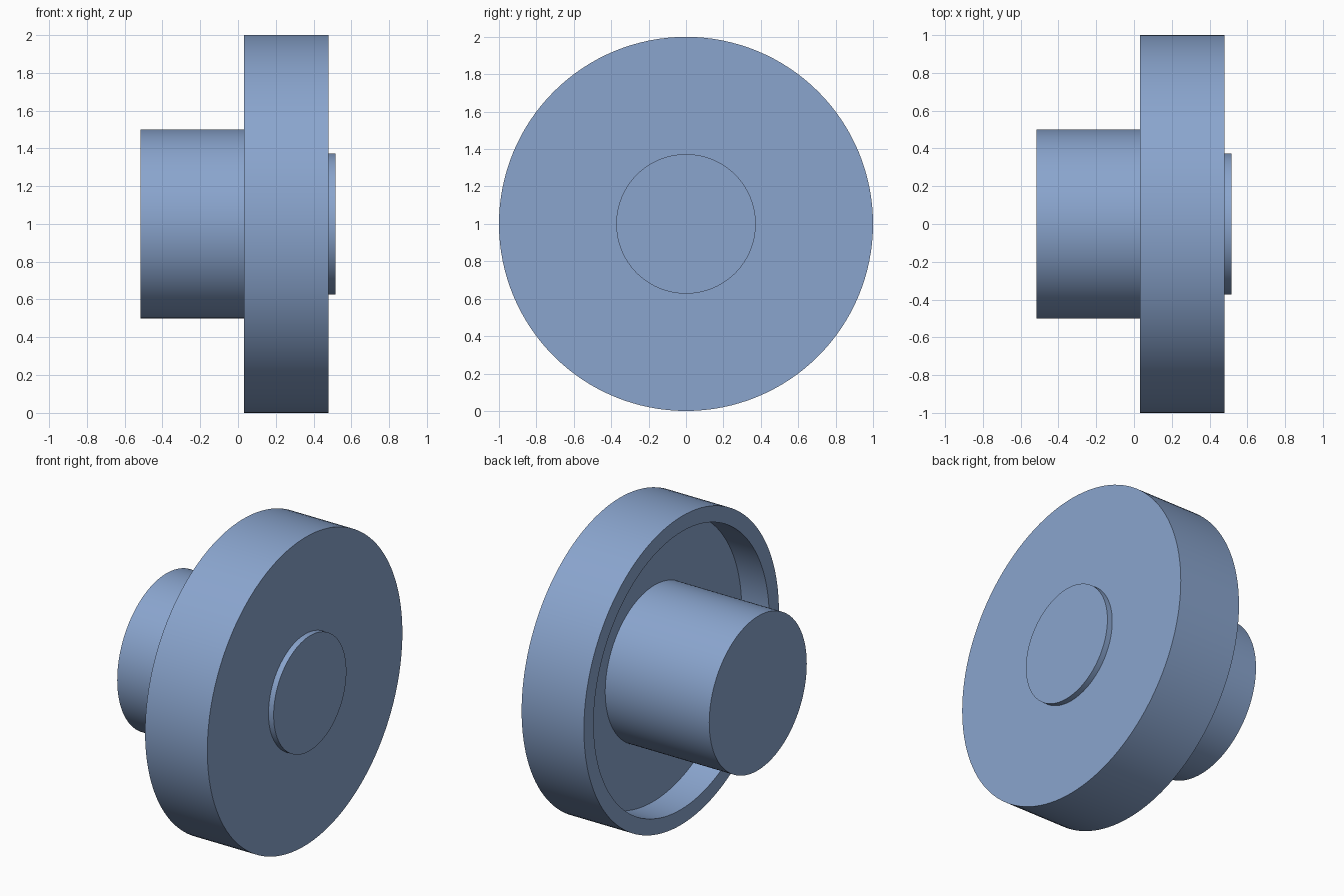
import bpy, bmesh, math
from mathutils import Matrix, Vector

if "Cube" in bpy.data.objects:
    bpy.data.objects.remove(bpy.data.objects["Cube"])

SEGMENTS = 128
AXIS_Z = 1.0

# Half section of the turned part as (x along axis, radius)
PROFILE = [
    (-0.517, 0.0), (-0.517, 0.5),   # hub end face
    (0.23, 0.5), (0.23, 0.9),       # recess floor
    (0.033, 0.9), (0.033, 1.0),     # rim lip
    (0.48, 1.0), (0.48, 0.373),     # disc rim and outer face
    (0.517, 0.373), (0.517, 0.0),   # raised centre boss
]

blue = bpy.data.materials.new("steel blue")
blue.diffuse_color = (0.254, 0.376, 0.617, 1.0)
blue.use_nodes = True
blue.node_tree.nodes["Principled BSDF"].inputs["Base Color"].default_value = blue.diffuse_color


def lathe(name, profile, material):
    """Revolve a half section around the x axis into a closed solid."""
    bm = bmesh.new()
    verts = [bm.verts.new((x, 0, r)) for x, r in profile]
    edges = [bm.edges.new(pair) for pair in zip(verts, verts[1:])]
    bmesh.ops.spin(bm, geom=verts + edges, cent=(0, 0, 0), axis=(1, 0, 0),
                   angle=math.tau, steps=SEGMENTS)
    bmesh.ops.remove_doubles(bm, verts=bm.verts, dist=1e-4)
    bmesh.ops.recalc_face_normals(bm, faces=bm.faces)
    bmesh.ops.transform(bm, matrix=Matrix.Translation(Vector((0, 0, AXIS_Z))),
                        verts=bm.verts)
    mesh = bpy.data.meshes.new(name)
    bm.to_mesh(mesh)
    bm.free()
    mesh.materials.append(material)
    obj = bpy.data.objects.new(name, mesh)
    bpy.context.collection.objects.link(obj)
    return obj


# Wheel: hub, recessed disc and boss turned as one piece
wheel = lathe("hubbed_wheel", PROFILE, blue)
bpy.context.view_layer.objects.active = wheel
wheel.select_set(True)
bpy.ops.object.shade_smooth_by_angle(angle=math.radians(30))
